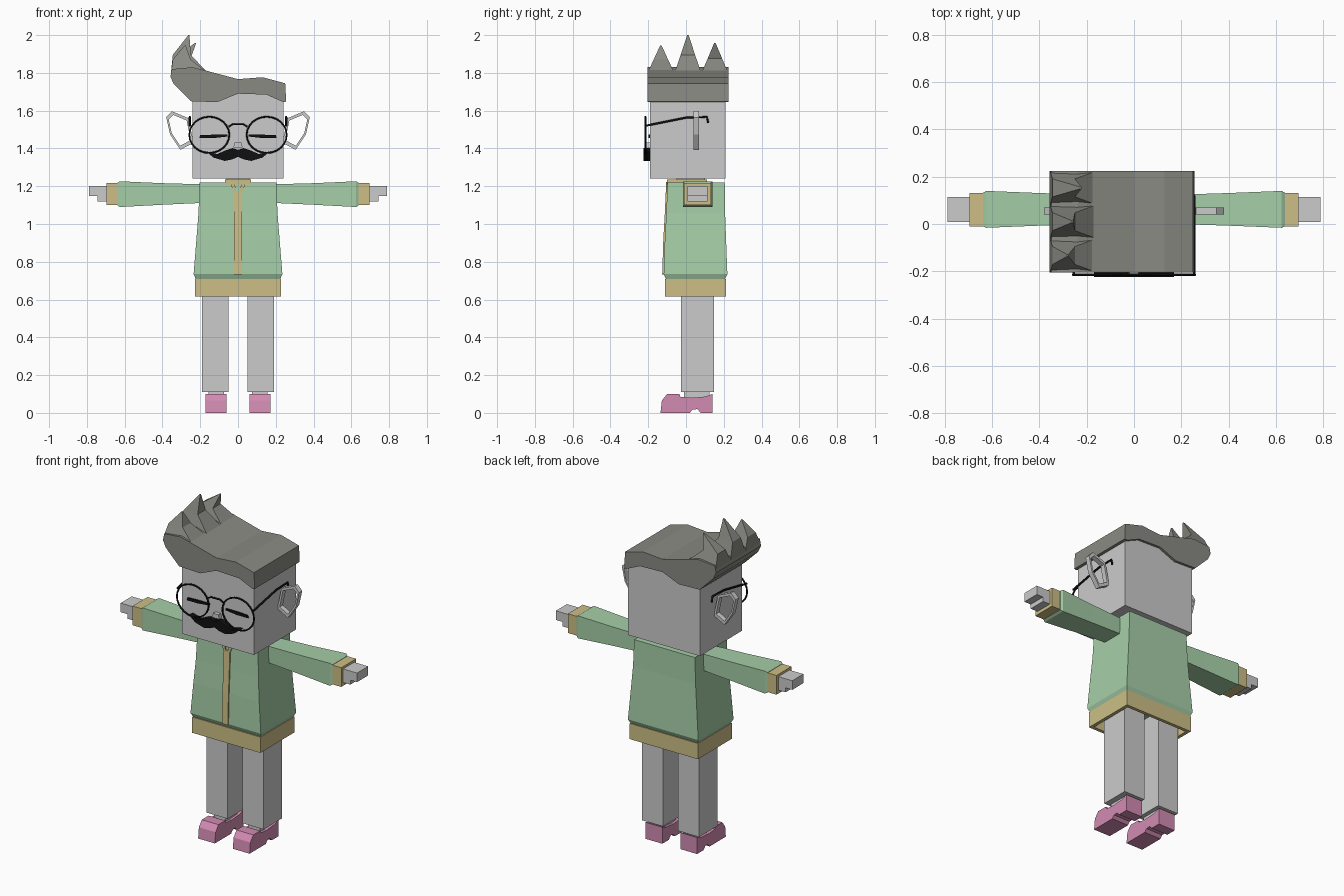
import bpy, bmesh, math
from mathutils import Vector, Matrix

if "Cube" in bpy.data.objects:
    bpy.data.objects.remove(bpy.data.objects["Cube"])


def material(name, r, g, b):
    m = bpy.data.materials.new(name)
    m.use_nodes = True
    m.diffuse_color = (r, g, b, 1)
    m.node_tree.nodes["Principled BSDF"].inputs["Base Color"].default_value = (r, g, b, 1)
    return m


GREY = material("light grey", 0.6, 0.6, 0.6)
GREEN = material("jacket green", 0.38, 0.62, 0.39)
TAN = material("trim tan", 0.61, 0.52, 0.24)
PINK = material("shoe pink", 0.65, 0.26, 0.45)
HAIR = material("hair grey", 0.25, 0.255, 0.225)
BLACK = material("black", 0.005, 0.005, 0.005)
SIDES = (("left", 1), ("right", -1))


def finish(name, bm, mat):
    bmesh.ops.recalc_face_normals(bm, faces=bm.faces[:])
    mesh = bpy.data.meshes.new(name)
    bm.to_mesh(mesh)
    bm.free()
    mesh.materials.append(mat)
    obj = bpy.data.objects.new(name, mesh)
    bpy.context.collection.objects.link(obj)
    return obj


def loft(name, rings, mat, caps=True, closed=False):
    """Skin a list of rings that have the same number of points."""
    bm = bmesh.new()
    loops = [[bm.verts.new(p) for p in ring] for ring in rings]
    pairs = list(zip(loops, loops[1:])) + ([(loops[-1], loops[0])] if closed else [])
    for a, b in pairs:
        n = len(a)
        for i in range(n):
            j = (i + 1) % n
            bm.faces.new((a[i], a[j], b[j], b[i]))
    if caps and not closed:
        bm.faces.new(loops[0])
        bm.faces.new(loops[-1])
    return finish(name, bm, mat)


def rect(x0, x1, y0, y1, z):
    return [(x0, y0, z), (x1, y0, z), (x1, y1, z), (x0, y1, z)]


def box(name, x, y, z, mat):
    return loft(name, [rect(*x, *y, z[0]), rect(*x, *y, z[1])], mat)


def plate(name, xz, y0, y1, mat):
    """Extrude a front outline along y."""
    return loft(name, [[(x, y, z) for x, z in xz] for y in (y0, y1)], mat)


def wire(name, points, radius, mat, cyclic=False):
    curve = bpy.data.curves.new(name, "CURVE")
    curve.dimensions = "3D"
    curve.bevel_depth = radius
    curve.bevel_resolution = 1
    curve.use_fill_caps = True
    s = curve.splines.new("POLY")
    s.points.add(len(points) - 1)
    for p, co in zip(s.points, points):
        p.co = (*co, 1)
    s.use_cyclic_u = cyclic
    curve.materials.append(mat)
    obj = bpy.data.objects.new(name, curve)
    bpy.context.collection.objects.link(obj)
    return obj


# Head and neck
box("head", (-0.24, 0.24), (-0.19, 0.21), (1.24, 1.69), GREY)
box("neck", (-0.06, 0.06), (-0.05, 0.1), (1.19, 1.25), GREY)
plate("nose", [(-0.024, 1.405), (0.024, 1.405), (0.018, 1.432), (-0.018, 1.432)],
      -0.213, -0.18, GREY)

# Swept hair with three spikes
plate("hair", [(-0.25, 1.65), (-0.11, 1.645), (0, 1.69), (0.15, 1.685), (0.24, 1.645),
               (0.255, 1.648), (0.25, 1.745), (0.13, 1.777), (0, 1.767), (-0.17, 1.812),
               (-0.24, 1.83), (-0.35, 1.82), (-0.358, 1.78), (-0.34, 1.74)],
      -0.205, 0.225, HAIR)
for label, y, tip_x, tip_z in (("front", -0.133, -0.28, 1.945), ("middle", 0.01, -0.26, 2.0),
                               ("back", 0.153, -0.225, 1.958)):
    mid = 0.45 * tip_z + 0.55 * 1.81
    loft(label + "_hair_spike", [
        rect(-0.355, -0.16, y - 0.071, y + 0.071, 1.80),
        rect(-0.345, -0.25, y - 0.038, y + 0.038, mid),
        rect(tip_x - 0.003, tip_x + 0.003, y - 0.004, y + 0.004, tip_z)], HAIR)

# Ears as open angular rings
outer = [(0.235, 1.43), (0.262, 1.56), (0.35, 1.597), (0.38, 1.565), (0.36, 1.475), (0.305, 1.393)]
for side, s in SIDES:
    c = Vector((0.312, 1.5))
    inner = [c + (Vector(p) - c) * 0.8 for p in outer]
    loft(side + "_ear", [[(s * x, y, z) for x, z in ring] for ring, y in
                         ((outer, 0.04), (outer, 0.07), (inner, 0.07), (inner, 0.04))],
         GREY, closed=True)

# Glasses, closed eyes and moustache
for side, s in SIDES:
    rim = [(s * 0.152 + 0.106 * math.cos(a), -0.215, 1.472 + 0.096 * math.sin(a))
           for a in (math.tau * i / 24 for i in range(24))]
    wire(side + "_glasses_rim", rim, 0.005, BLACK, True)
    wire(side + "_glasses_temple", [(s * 0.255, -0.215, 1.52), (s * 0.255, -0.1, 1.543),
                                    (s * 0.255, 0.0, 1.563), (s * 0.255, 0.11, 1.567),
                                    (s * 0.255, 0.118, 1.535)], 0.006, BLACK)
    plate(side + "_closed_eye", [(s * 0.055, 1.463), (s * 0.13, 1.455), (s * 0.205, 1.455),
                                 (s * 0.2, 1.47), (s * 0.13, 1.473), (s * 0.055, 1.473)],
          -0.198, -0.189, BLACK)
wire("glasses_bridge", [(-0.05, -0.215, 1.515), (-0.03, -0.215, 1.527),
                        (0.03, -0.215, 1.527), (0.05, -0.215, 1.515)], 0.005, BLACK)
half = [(0.03, 1.402), (0.07, 1.388), (0.11, 1.37), (0.17, 1.385), (0.13, 1.352),
        (0.07, 1.334), (0.03, 1.342)]
plate("moustache", [(0, 1.392)] + half + [(0, 1.356)] + [(-x, z) for x, z in half[::-1]],
      -0.225, -0.185, BLACK)

# Jacket body flaring to the bottom, and its hollow hem
loft("jacket_body", [rect(-w, w, y0, y1, z) for w, y0, y1, z in (
    (0.222, -0.104, 0.205, 0.705), (0.235, -0.118, 0.219, 0.735), (0.22, -0.112, 0.212, 0.92),
    (0.209, -0.104, 0.207, 1.06), (0.203, -0.098, 0.205, 1.22))], GREEN)
loft("jacket_hem", [rect(-w, w, y0, y1, z) for w, y0, y1, z in (
    (0.228, -0.112, 0.212, 0.615), (0.228, -0.112, 0.212, 0.71),
    (0.208, -0.092, 0.192, 0.71), (0.208, -0.092, 0.192, 0.615))], TAN, closed=True)

# Front fastening, split neckline and collar
loft("jacket_fastening", [rect(-0.02, 0.02, y, y + 0.03, z) for y, z in (
    (-0.126, 0.732), (-0.12, 0.92), (-0.112, 1.06), (-0.107, 1.17))], TAN)
for side, s in SIDES:
    plate(side + "_neckline", [(s * 0.004, 1.15), (s * 0.02, 1.16), (s * 0.042, 1.222),
                               (s * 0.02, 1.222)], -0.107, -0.09, TAN)
box("collar", (-0.07, 0.07), (-0.1, 0.11), (1.21, 1.235), TAN)

# Arms, cuffs and hands
for side, s in SIDES:
    def section(x, y0, y1, z0, z1):
        return [(s * x, y0, z0), (s * x, y1, z0), (s * x, y1, z1), (s * x, y0, z1)]
    loft(side + "_sleeve", [section(0.18, 0, 0.124, 1.112, 1.21),
                            section(0.4, -0.007, 0.131, 1.102, 1.216),
                            section(0.625, -0.016, 0.14, 1.09, 1.226),
                            section(0.638, -0.01, 0.133, 1.098, 1.218)], GREEN)
    loft(side + "_cuff", [section(x, -0.01, 0.132, 1.1, 1.216) for x in (0.63, 0.697)], TAN)
    loft(side + "_palm", [section(x, 0.008, 0.114, 1.12, 1.202) for x in (0.69, 0.745)], GREY)
    loft(side + "_fingers", [section(x, 0.008, 0.114, 1.147, 1.202) for x in (0.74, 0.79)], GREY)

# Legs and shoes
shoe = [(-0.135, 0), (0.02, 0), (0.035, 0.017), (0.06, 0.02), (0.078, 0), (0.14, 0),
        (0.14, 0.1), (0.1, 0.086), (0.03, 0.08), (-0.03, 0.085), (-0.035, 0.1),
        (-0.1, 0.1), (-0.128, 0.065)]
for side, s in SIDES:
    box(side + "_leg", sorted((s * 0.05, s * 0.19)), (-0.027, 0.147), (0.11, 0.72), GREY)
    box(side + "_ankle", sorted((s * 0.075, s * 0.155)), (-0.01, 0.125), (0.07, 0.12), GREY)
    loft(side + "_shoe", [[(s * x, y, z) for y, z in shoe] for x in (0.06, 0.172)], PINK)
